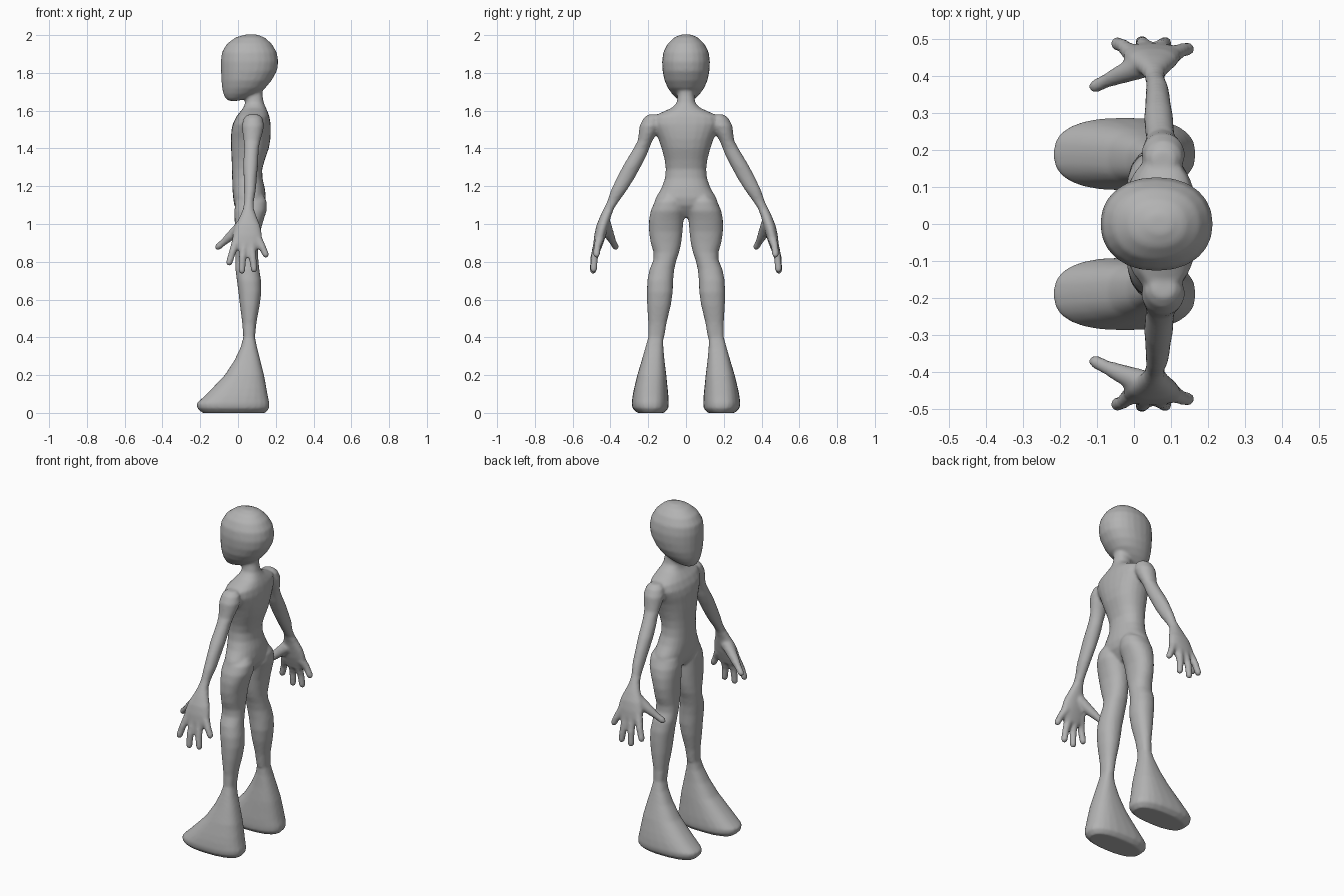
import bpy, bmesh, math
from mathutils import Vector

SEG = 24
bm = bmesh.new()


def skin(rings):
    """Bridge rings of verts and cap both ends."""
    for a, b in zip(rings, rings[1:]):
        for i in range(SEG):
            j = (i + 1) % SEG
            bm.faces.new((a[i], a[j], b[j], b[i]))
    bm.faces.new(rings[0])
    bm.faces.new(rings[-1])


def power(v, p):
    return math.copysign(abs(v) ** p, v)


def loft(slices, p=1.0, side=1):
    """Horizontal slices: (z, x min, x max, y min, y max)."""
    rings = []
    for z, x0, x1, y0, y1 in slices:
        ring = []
        for i in range(SEG):
            a = math.tau * i / SEG
            ring.append(bm.verts.new(((x0 + x1) / 2 + (x1 - x0) / 2 * power(math.cos(a), p),
                                      side * ((y0 + y1) / 2 + (y1 - y0) / 2 * power(math.sin(a), p)), z)))
        rings.append(ring)
    skin(rings)


def centred(rows, p=1.0):
    """Slices symmetric about y = 0: (z, x min, x max, half width)."""
    loft([(z, a, b, -h, h) for z, a, b, h in rows], p)


def finger(points, radii, side):
    """Round tube along points with a rounded tip."""
    pts = [Vector((x, y * side, z)) for x, y, z in points]
    radii = list(radii)
    d = (pts[-1] - pts[-2]).normalized()
    r = radii[-1]
    tip = pts[-1]
    pts[-1] = tip - d * r
    for t in (0.6, 0.95):
        pts.append(tip - d * r * (1 - t))
        radii.append(r * math.sqrt(1 - t * t))
    rings = []
    for k, c in enumerate(pts):
        t = (pts[min(k + 1, len(pts) - 1)] - pts[max(k - 1, 0)]).normalized()
        u = t.cross(Vector((0, 1, 0))).normalized()
        v = t.cross(u)
        rings.append([bm.verts.new(c + (u * math.cos(math.tau * i / SEG) + v * math.sin(math.tau * i / SEG)) * radii[k])
                      for i in range(SEG)])
    skin(rings)


# Head, facing -x
centred([(2.003, 0.04, 0.10, 0.025), (1.988, -0.012, 0.14, 0.062), (1.955, -0.058, 0.178, 0.097),
         (1.91, -0.085, 0.205, 0.12), (1.86, -0.091, 0.214, 0.127), (1.81, -0.09, 0.206, 0.124),
         (1.76, -0.088, 0.178, 0.114), (1.72, -0.084, 0.145, 0.096), (1.69, -0.078, 0.10, 0.075),
         (1.665, -0.066, 0.045, 0.05), (1.652, -0.048, 0.0, 0.028)], 0.92)

# Neck and torso
centred([(1.75, 0.03, 0.13, 0.045), (1.68, 0.036, 0.13, 0.044), (1.64, 0.038, 0.137, 0.05),
         (1.615, 0.028, 0.148, 0.075), (1.595, 0.012, 0.157, 0.12), (1.57, -0.008, 0.166, 0.175),
         (1.53, -0.028, 0.173, 0.185), (1.49, -0.036, 0.174, 0.165), (1.45, -0.037, 0.172, 0.146),
         (1.40, -0.037, 0.163, 0.129), (1.34, -0.034, 0.142, 0.113), (1.29, -0.032, 0.128, 0.107),
         (1.24, -0.031, 0.13, 0.112), (1.19, -0.03, 0.142, 0.13), (1.14, -0.026, 0.148, 0.16),
         (1.10, -0.02, 0.14, 0.172), (1.07, -0.008, 0.12, 0.165), (1.035, 0.02, 0.09, 0.12)], 0.9)

for s in (1, -1):
    # Leg
    loft([(1.15, 0.02, 0.135, 0.05, 0.13), (1.12, -0.012, 0.152, 0.018, 0.165),
          (1.07, -0.02, 0.152, 0.008, 0.187), (1.02, -0.018, 0.135, 0.013, 0.196),
          (0.96, -0.016, 0.118, 0.018, 0.196), (0.90, -0.015, 0.11, 0.025, 0.187),
          (0.85, -0.015, 0.106, 0.036, 0.172), (0.81, -0.015, 0.108, 0.05, 0.172),
          (0.76, -0.014, 0.113, 0.062, 0.193), (0.70, -0.006, 0.122, 0.068, 0.205),
          (0.64, 0.002, 0.124, 0.07, 0.207), (0.57, 0.01, 0.115, 0.08, 0.206),
          (0.48, 0.022, 0.098, 0.102, 0.2), (0.40, 0.028, 0.09, 0.115, 0.195)], 0.92, s)
    # Foot, flared like a hoof
    loft([(0.46, 0.024, 0.094, 0.107, 0.199), (0.40, 0.028, 0.09, 0.12, 0.2),
          (0.35, 0.015, 0.10, 0.12, 0.214), (0.28, -0.018, 0.118, 0.114, 0.234),
          (0.20, -0.07, 0.138, 0.104, 0.258), (0.13, -0.137, 0.151, 0.097, 0.275),
          (0.09, -0.177, 0.158, 0.093, 0.283), (0.05, -0.219, 0.167, 0.091, 0.288),
          (0.025, -0.216, 0.166, 0.093, 0.284), (0.0, -0.19, 0.145, 0.115, 0.258)], 0.8, s)
    # Arm from shoulder to wrist
    loft([(1.58, 0.05, 0.11, 0.15, 0.20), (1.56, 0.03, 0.13, 0.13, 0.225), (1.52, 0.02, 0.138, 0.13, 0.246),
          (1.48, 0.024, 0.13, 0.155, 0.25), (1.44, 0.03, 0.118, 0.178, 0.256), (1.40, 0.033, 0.11, 0.194, 0.278),
          (1.36, 0.03, 0.108, 0.21, 0.302), (1.31, 0.027, 0.106, 0.236, 0.332), (1.25, 0.03, 0.1, 0.268, 0.364),
          (1.18, 0.032, 0.095, 0.312, 0.397), (1.12, 0.032, 0.084, 0.355, 0.417), (1.08, 0.03, 0.082, 0.382, 0.436)],
         1.0, s)
    # Palm
    loft([(1.13, 0.034, 0.084, 0.352, 0.41), (1.08, 0.026, 0.084, 0.382, 0.436), (1.04, 0.01, 0.098, 0.397, 0.455),
          (0.99, -0.016, 0.118, 0.41, 0.475), (0.94, -0.03, 0.128, 0.423, 0.486),
          (0.90, -0.03, 0.125, 0.437, 0.49), (0.865, -0.01, 0.105, 0.45, 0.488)], 0.9, s)
    # Thumb and four fingers
    finger([(0.03, 0.43, 1.0), (-0.035, 0.405, 0.94), (-0.075, 0.387, 0.905), (-0.118, 0.366, 0.868)],
           (0.034, 0.026, 0.019, 0.018), s)
    for base, mid, tip in (((-0.004, 0.458, 0.92), (-0.03, 0.482, 0.85), (-0.052, 0.49, 0.778)),
                           ((0.033, 0.465, 0.90), (0.024, 0.488, 0.82), (0.02, 0.493, 0.735)),
                           ((0.07, 0.465, 0.90), (0.078, 0.485, 0.82), (0.087, 0.49, 0.742)),
                           ((0.10, 0.455, 0.93), (0.128, 0.47, 0.88), (0.154, 0.475, 0.822))):
        finger([base, mid, tip], (0.025, 0.019, 0.018), s)

bmesh.ops.recalc_face_normals(bm, faces=bm.faces)
mesh = bpy.data.meshes.new("body")
bm.to_mesh(mesh)
bm.free()
body = bpy.data.objects.new("body", mesh)
bpy.context.collection.objects.link(body)

# One plain grey material
grey = bpy.data.materials.new("plain grey")
grey.diffuse_color = (0.45, 0.45, 0.45, 1)
mesh.materials.append(grey)

# Fuse the parts into one smooth skin
fuse = body.modifiers.new("fuse", 'REMESH')
fuse.mode = 'VOXEL'
fuse.voxel_size = 0.008
fuse.use_smooth_shade = True
soft = body.modifiers.new("soften", 'SMOOTH')
soft.factor = 0.5
soft.iterations = 6
